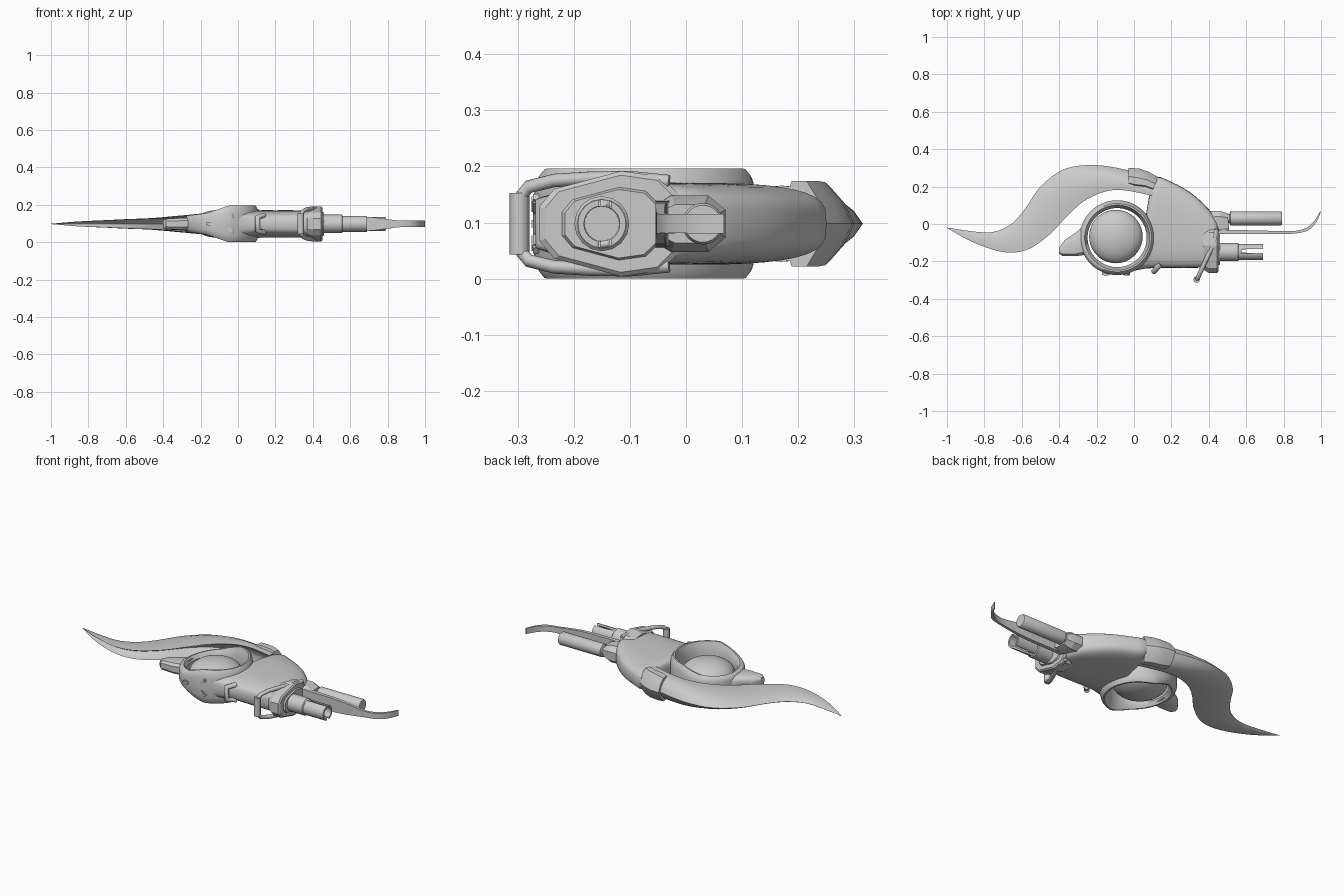
import bpy, bmesh, math
from mathutils import Vector, Matrix

if "Cube" in bpy.data.objects:
    bpy.data.objects.remove(bpy.data.objects["Cube"])

Z = 0.098  # mid plane; everything is symmetric about it


def finish(bm, name, angle=35):
    bmesh.ops.recalc_face_normals(bm, faces=bm.faces)
    me = bpy.data.meshes.new(name)
    bm.to_mesh(me)
    bm.free()
    ob = bpy.data.objects.new(name, me)
    bpy.context.collection.objects.link(ob)
    bpy.ops.object.select_all(action='DESELECT')
    bpy.context.view_layer.objects.active = ob
    ob.select_set(True)
    if angle:
        bpy.ops.object.shade_smooth_by_angle(angle=math.radians(angle))
    return ob


def loft(name, rings, angle=35, closed=False):
    bm = bmesh.new()
    rows = [[bm.verts.new(p) for p in r] for r in rings]
    n = len(rows[0])
    pairs = list(zip(rows, rows[1:])) + ([(rows[-1], rows[0])] if closed else [])
    for a, b in pairs:
        for i in range(n):
            j = (i + 1) % n
            bm.faces.new((a[i], a[j], b[j], b[i]))
    if not closed:
        bm.faces.new(rows[0])
        bm.faces.new(rows[-1])
    return finish(bm, name, angle)


def spline(pts, n=5):
    pts = [Vector(p) for p in pts]
    out = []
    for i in range(len(pts) - 1):
        a, b, c, d = pts[max(i - 1, 0)], pts[i], pts[i + 1], pts[min(i + 2, len(pts) - 1)]
        for k in range(n):
            t = k / n
            out.append(b + (c - a) * (t / 2) + (a * 2 - b * 5 + c * 4 - d) * (t * t / 2)
                       + (b * 3 - a - c * 3 + d) * (t ** 3 / 2))
    return out + [pts[-1]]


def ribs(stations, profile):
    """Station = lower x, y, upper x, y, half thickness; profile = (u, w) across it."""
    full = profile + [(u, -w) for u, w in reversed(profile) if abs(w) > 1e-6]
    return [[(lx + (ux - lx) * u, ly + (uy - ly) * u, Z + h * w) for u, w in full]
            for lx, ly, ux, uy, h in stations]


def turned(name, y, prof, seg=24, closed=False):
    """Turn (x, radius) profile around an axis along x."""
    rings = [[(x, y + r * math.cos(2 * math.pi * i / seg), Z + r * math.sin(2 * math.pi * i / seg))
              for i in range(seg)] for x, r in prof]
    return loft(name, rings, closed=closed)


def pipe(name, pts, r):
    cu = bpy.data.curves.new(name, 'CURVE')
    cu.dimensions = '3D'
    cu.bevel_depth, cu.bevel_resolution, cu.use_fill_caps = r, 2, True
    s = cu.splines.new('POLY')
    s.points.add(len(pts) - 1)
    for p, q in zip(s.points, pts):
        p.co = (*q, 1)
    bpy.context.collection.objects.link(bpy.data.objects.new(name, cu))


def box(name, c, size, rot=None):
    bm = bmesh.new()
    bmesh.ops.create_cube(bm, size=1)
    bmesh.ops.bevel(bm, geom=bm.edges[:], offset=0.15, segments=2, affect='EDGES')
    bm.transform(Matrix.Translation(c) @ (rot or Matrix()) @ Matrix.Diagonal((*size, 1)))
    return finish(bm, name)


def cut(ob, cutter):
    cutter.hide_render = True
    m = ob.modifiers.new("cut", 'BOOLEAN')
    m.operation, m.object, m.solver = 'DIFFERENCE', cutter, 'EXACT'
    bpy.context.view_layer.objects.active = ob
    bpy.ops.object.modifier_apply(modifier=m.name)
    bpy.data.objects.remove(cutter)


# Long S-shaped tail with a sharp back and a hollow underside
tail = [(-1, -.021, -1, -.019, .001), (-.86, -.098, -.84, -.042, .013), (-.7, -.15, -.74, -.04, .02),
        (-.57, -.137, -.65, .005, .026), (-.45, -.055, -.58, .085, .03), (-.36, .04, -.5, .2, .036),
        (-.27, .12, -.38, .29, .046), (-.16, .172, -.24, .315, .057), (-.05, .18, -.09, .3, .064),
        (.1, .15, .11, .25, .068)]
loft("tail", ribs(spline(tail), [(.3, 0), (.22, .5), (.05, .85), (0, .97), (.2, 1), (.45, .95),
                                 (.7, .72), (.88, .4), (1, 0)]), 50)

# Faceted collar where the tail meets the body
collar = [(-.03, .21, -.03, .3, .068), (.0, .2, .03, .296, .074), (.06, .195, .08, .278, .076),
          (.1, .18, .13, .25, .076)]
loft("tail_collar", ribs(collar, [(0, .7), (.12, 1), (.5, 1), (.8, .55), (1, 0)]), 20)

# Rounded main body, lofted along x, then opened for the eye ring
body = [(-.12, -.262, -.16, .05), (-.03, -.255, -.1, .066), (.05, -.24, .0, .07), (.085, -.237, .17, .072),
        (.12, -.235, .25, .073), (.2, -.235, .225, .073), (.3, -.235, .17, .073), (.38, -.232, .1, .072),
        (.43, -.225, .04, .07), (.45, -.215, 0, .06)]
rings = []
for x, lo, hi, h in spline(body, 3):
    c, r = (lo + hi) / 2, (hi - lo) / 2
    sec = []
    for i in range(40):
        t = 2 * math.pi * i / 40
        a, b = math.cos(t), math.sin(t)
        sec.append((x, c + r * math.copysign(abs(a) ** .75, a), Z + h * math.copysign(abs(b) ** .55, b)))
    rings.append(sec)
main = loft("body", rings)
bm = bmesh.new()
bmesh.ops.create_cone(bm, cap_ends=True, segments=48, radius1=.178, radius2=.178, depth=1,
                      matrix=Matrix.Translation((-.09, -.073, Z)))
cut(main, finish(bm, "hole_cutter", 0))


# Eye ring: full height on the right, sloping down to the left
def ring_height(x):
    if x > -.05:
        return .098
    return .057 + .041 * (x + .17) / .12 if x > -.17 else .042 + .015 * (x + .29) / .12


sect = [(.2, -.55), (.2, .55), (.192, .88), (.183, 1), (.174, 1), (.168, .8), (.158, .5),
        (.158, -.5), (.168, -.8), (.174, -1), (.183, -1), (.192, -.88)]
ring_rows = []
for i in range(64):
    t = 2 * math.pi * i / 64
    ring_rows.append([(-.09 + r * math.cos(t), -.073 + r * math.sin(t),
                       Z + w * ring_height(-.09 + r * math.cos(t))) for r, w in sect])
loft("eye_ring", ring_rows, closed=True)

# Flattened eyeball floating in the ring
bm = bmesh.new()
bmesh.ops.create_uvsphere(bm, u_segments=40, v_segments=24, radius=1)
bm.transform(Matrix.Translation((-.097, -.067, Z)) @ Matrix.Diagonal((.143, .143, .075, 1)))
finish(bm, "eyeball", 60)

# Beak-like nose left of the ring
nose = [(-.402, -.155, -.4, -.125, .022), (-.385, -.17, -.37, -.085, .03), (-.31, -.172, -.31, -.045, .034),
        (-.26, -.165, -.272, -.01, .036), (-.25, -.15, -.255, -.03, .036)]
loft("nose", ribs(nose, [(0, .5), (.1, .9), (.3, 1), (.7, 1), (.9, .8), (1, .4)]))

# Vent pills on the front of the ring
for i, (x, z, tilt) in enumerate([(-.15, 0, 0), (-.04, .035, -40), (-.04, -.035, 40)]):
    box(f"vent_{i}", (x, -.266, Z + z), (.04, .018, .018), Matrix.Rotation(math.radians(tilt), 4, 'Y'))

# Faceted muzzle plate
half = [(-.262, .03), (-.235, .062), (-.115, .094), (-.045, .084), (-.005, .045)]
outline = half + [(y, -z) for y, z in reversed(half)]


def plate(name, steps):
    loft(name, [[(x, -.13 + (y + .13) * s, Z + z * s) for y, z in outline] for x, s in steps], 15)


plate("muzzle_plate", [(.37, .86), (.4, 1), (.445, 1), (.452, .92)])
plate("muzzle_shoulder", [(.44, .75), (.46, .65)])

# Lower barrel: sleeve plus a slotted hollow tube
turned("barrel_sleeve", -.15, [(.44, .049), (.555, .049), (.56, .044)], 16)
tube = turned("lower_barrel", -.15, [(.5, .03), (.5, .043), (.69, .043), (.69, .032)], 24, closed=True)
cut(tube, box("slot_cutter", (.66, -.145, Z), (.17, .022, .3)))

# Upper barrel and its mount
turned("upper_barrel", .03, [(.46, .024), (.51, .024), (.515, .037), (.785, .037), (.792, .033)])
mount = [(.4, -.06, .4, .07, .05), (.46, -.05, .46, .07, .05), (.51, -.04, .5, .058, .034)]
loft("upper_mount", ribs(mount, [(0, .7), (.2, 1), (.75, 1), (1, .5)]), 20)

# Thin curved spur, wide at the root
spur = [(.45, -.054, .45, -.03, .042), (.68, -.054, .68, -.035, .038), (.78, -.054, .78, -.038, .028),
        (.86, -.051, .86, -.037, .018), (.93, -.034, .92, -.021, .017), (.975, .01, .964, .016, .017),
        (1.0, .068, .994, .066, .017)]
loft("spur", ribs(spline(spur, 4), [(0, 1), (1, 1)]))

# Swinging guard loop hung from the muzzle plate
side = [(.44, -.03, .075), (.43, -.1, .082), (.395, -.17, .081), (.365, -.235, .077), (.345, -.28, .066),
        (.335, -.298, .045)]
pts = [(x, y, Z + z) for x, y, z in side]
pipe("guard_loop", pts + [(x, y, 2 * Z - z) for x, y, z in reversed(pts)], .012)
pipe("guard_grip", [(.335, -.297, Z + s) for s in (-.055, .055)], .018)

# Small trigger loop beneath the body
pipe("trigger_loop", [(.14, -.215, Z + .045), (.105, -.255, Z + .036), (.105, -.255, Z - .036),
                      (.14, -.215, Z - .045)], .015)
